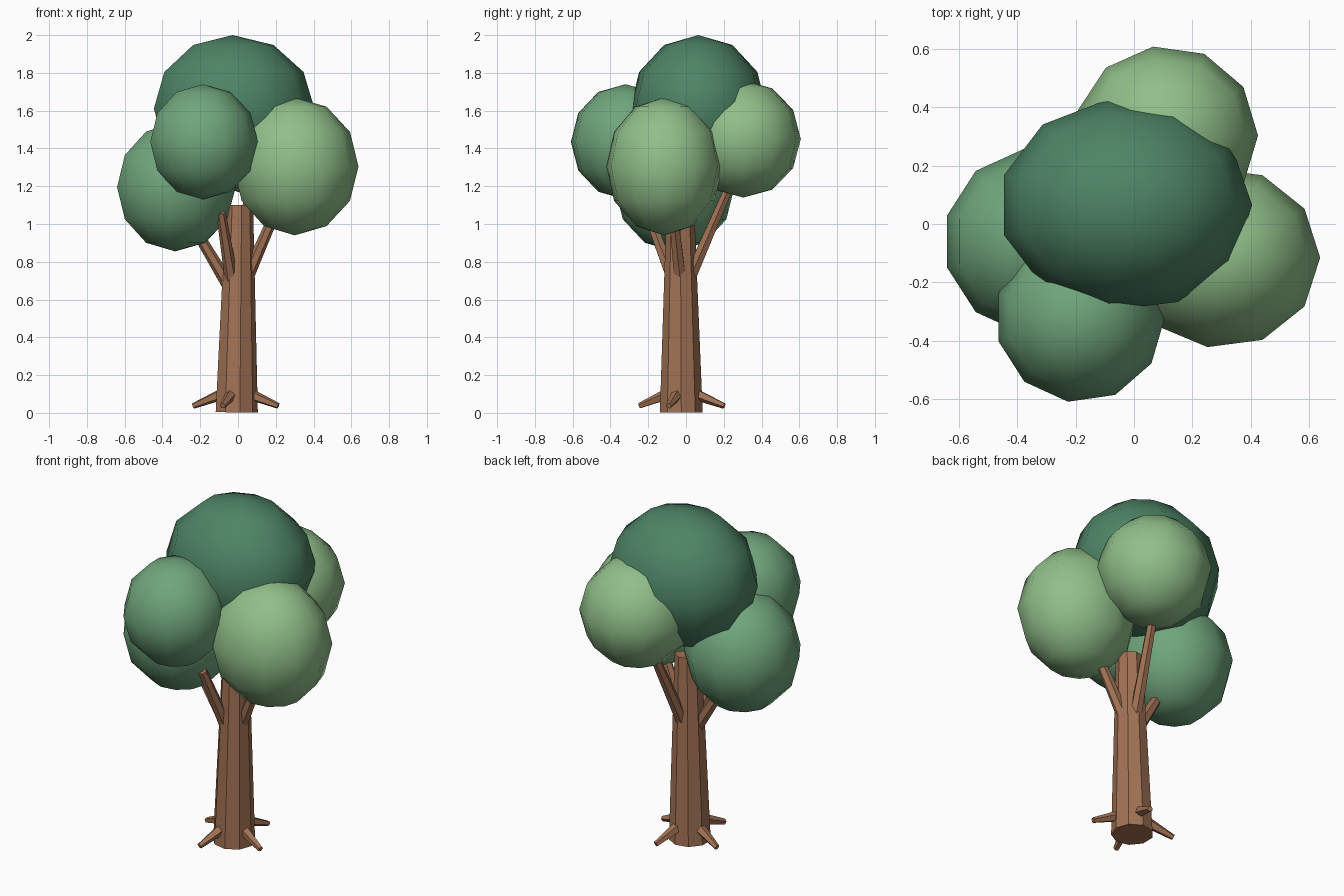
import bpy, bmesh, math
from mathutils import Vector, Matrix

if "Cube" in bpy.data.objects:
    bpy.data.objects.remove(bpy.data.objects["Cube"])


def material(name, rgb):
    m = bpy.data.materials.new(name)
    m.diffuse_color = (*rgb, 1)
    m.use_nodes = True
    m.node_tree.nodes["Principled BSDF"].inputs["Base Color"].default_value = m.diffuse_color
    return m


BARK = material("bark", (0.36, 0.17, 0.09))
DARK = material("dark_leaf", (0.075, 0.23, 0.13))
MID = material("mid_leaf", (0.16, 0.38, 0.20))
LIGHT = material("light_leaf", (0.28, 0.52, 0.25))


def finish(bm, name, mat, smooth):
    me = bpy.data.meshes.new(name)
    for f in bm.faces:
        f.smooth = smooth
    bm.to_mesh(me)
    bm.free()
    me.materials.append(mat)
    ob = bpy.data.objects.new(name, me)
    bpy.context.collection.objects.link(ob)
    return ob


def align_to_x(bm):
    """Turn a round primitive so one of its side vertices lies on +x."""
    v = max(bm.verts, key=lambda v: v.co.xy.length)
    a = math.atan2(v.co.y, v.co.x)
    bmesh.ops.rotate(bm, verts=bm.verts, cent=(0, 0, 0), matrix=Matrix.Rotation(-a, 3, 'Z'))


def limb(name, start, end, r1, r2, sides):
    """Flat-faced tapered cylinder between two points."""
    start, end = Vector(start), Vector(end)
    axis = end - start
    bm = bmesh.new()
    bmesh.ops.create_cone(bm, cap_ends=True, segments=sides, radius1=r1, radius2=r2, depth=axis.length)
    align_to_x(bm)
    turn = Vector((0, 0, 1)).rotation_difference(axis).to_matrix().to_4x4()
    bm.transform(Matrix.Translation((start + end) / 2) @ turn)
    return finish(bm, name, BARK, False)


def clump(name, centre, radii, mat):
    """Smooth squashed ball of leaves."""
    bm = bmesh.new()
    bmesh.ops.create_uvsphere(bm, u_segments=11, v_segments=6, radius=1)
    align_to_x(bm)
    bm.transform(Matrix.Translation(centre) @ Matrix.Diagonal((*radii, 1)))
    return finish(bm, name, mat, True)


# Trunk
limb("trunk", (-0.01, -0.025, 0.003), (0.006, -0.03, 1.10), 0.115, 0.074, 9)

# Branches reaching toward the leaf clumps
limb("left_branch", (-0.04, -0.03, 0.66), (-0.22, -0.045, 0.96), 0.036, 0.027, 6)
limb("right_branch", (0.04, -0.03, 0.70), (0.185, -0.065, 1.03), 0.036, 0.027, 6)
limb("front_branch", (-0.035, -0.07, 0.71), (-0.09, -0.205, 1.06), 0.036, 0.025, 6)
limb("back_branch", (0.005, 0.01, 0.69), (0.065, 0.235, 1.21), 0.036, 0.025, 6)

# Roots around the base
for i, side in enumerate(("right", "back", "left", "front")):
    a = math.radians(-17 + 90 * i)
    d = Vector((math.cos(a), math.sin(a), 0))
    c = Vector((-0.012, -0.022, 0))
    limb(side + "_root", c + d * 0.05 + Vector((0, 0, 0.11)),
         c + d * 0.235 + Vector((0, 0, 0.037)), 0.035, 0.016, 5)

# Leaf clumps
clump("top_leaves", (-0.029, 0.065, 1.61), (0.434, 0.365, 0.39), DARK)
clump("left_leaves", (-0.333, -0.06, 1.195), (0.32, 0.32, 0.34), MID)
clump("right_leaves", (0.30, -0.115, 1.305), (0.338, 0.31, 0.365), LIGHT)
clump("front_leaves", (-0.185, -0.32, 1.435), (0.291, 0.292, 0.305), MID)
clump("back_leaves", (0.11, 0.303, 1.45), (0.315, 0.308, 0.31), LIGHT)
